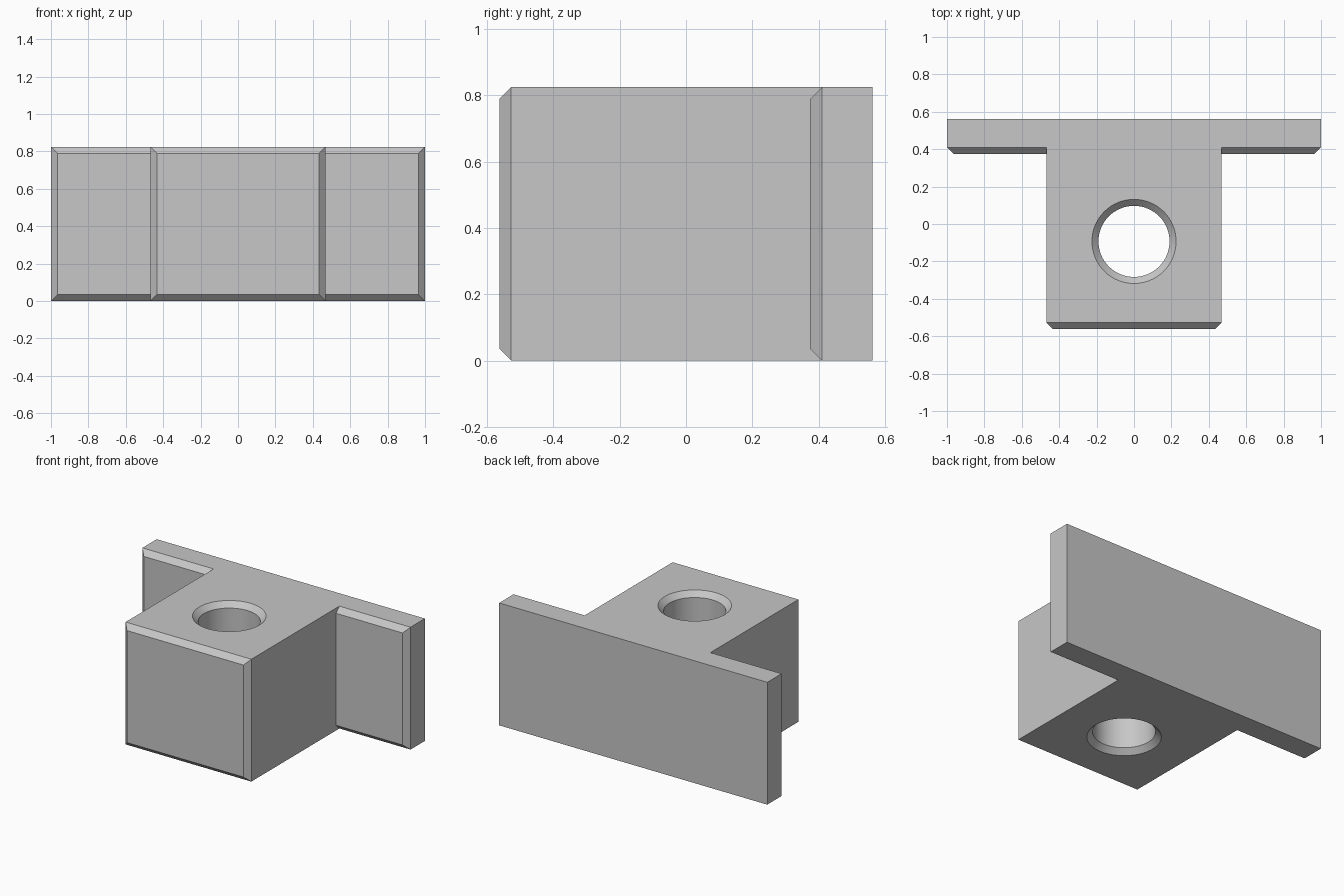
import bpy
import bmesh
from mathutils import Matrix, Vector
from math import tau

if "Cube" in bpy.data.objects:
    bpy.data.objects.remove(bpy.data.objects["Cube"], do_unlink=True)

HEIGHT = 0.825
BACK = 0.5625
CHAMFER = 0.035
HOLE_Y = -0.093
HOLE_RADIUS = 0.19

grey = bpy.data.materials.new("plain_grey")
grey.use_nodes = True
grey.diffuse_color = (0.57, 0.57, 0.57, 1)
grey.node_tree.nodes["Principled BSDF"].inputs["Base Color"].default_value = grey.diffuse_color


def add_object(name, bm):
    bmesh.ops.recalc_face_normals(bm, faces=bm.faces)
    mesh = bpy.data.meshes.new(name)
    bm.to_mesh(mesh)
    bm.free()
    mesh.materials.append(grey)
    obj = bpy.data.objects.new(name, mesh)
    bpy.context.collection.objects.link(obj)
    return obj


def front_chamfered_box(name, half_width, front, back):
    bm = bmesh.new()
    size = Vector((2 * half_width, back - front, HEIGHT, 1))
    place = Matrix.Translation((0, (front + back) / 2, HEIGHT / 2)) @ Matrix.Diagonal(size)
    bmesh.ops.create_cube(bm, size=1, matrix=place)
    rim = [e for e in bm.edges if all(v.co.y < front + 0.001 for v in e.verts)]
    bmesh.ops.bevel(bm, geom=rim, offset=CHAMFER, segments=1, affect='EDGES')
    return add_object(name, bm)


def combine(target, tool, operation):
    mod = target.modifiers.new(operation.lower(), 'BOOLEAN')
    mod.object = tool
    mod.operation = operation
    mod.solver = 'EXACT'
    bpy.context.view_layer.objects.active = target
    bpy.ops.object.modifier_apply(modifier=mod.name)
    bpy.data.objects.remove(tool, do_unlink=True)


# Wide back plate joined to the central block
body = front_chamfered_box("flanged_block", 1.0, 0.375, BACK)
block = front_chamfered_box("center_block", 0.469, -BACK, 0.5)
combine(body, block, 'UNION')

# Vertical through hole, countersunk at both ends
flare = HOLE_RADIUS + 2 * CHAMFER
profile = [(0, -CHAMFER), (flare, -CHAMFER), (HOLE_RADIUS, CHAMFER),
           (HOLE_RADIUS, HEIGHT - CHAMFER), (flare, HEIGHT + CHAMFER), (0, HEIGHT + CHAMFER)]
bm = bmesh.new()
verts = [bm.verts.new((r, HOLE_Y, z)) for r, z in profile]
edges = [bm.edges.new(pair) for pair in zip(verts, verts[1:])]
bmesh.ops.spin(bm, geom=verts + edges, cent=(0, HOLE_Y, 0), axis=(0, 0, 1), angle=tau, steps=64)
bmesh.ops.remove_doubles(bm, verts=bm.verts, dist=0.0001)
cutter = add_object("hole_cutter", bm)
cutter.hide_render = True
combine(body, cutter, 'DIFFERENCE')

# Smooth hole wall, crisp chamfers
bpy.ops.object.select_all(action='DESELECT')
body.select_set(True)
bpy.context.view_layer.objects.active = body
bpy.ops.object.shade_smooth_by_angle()
